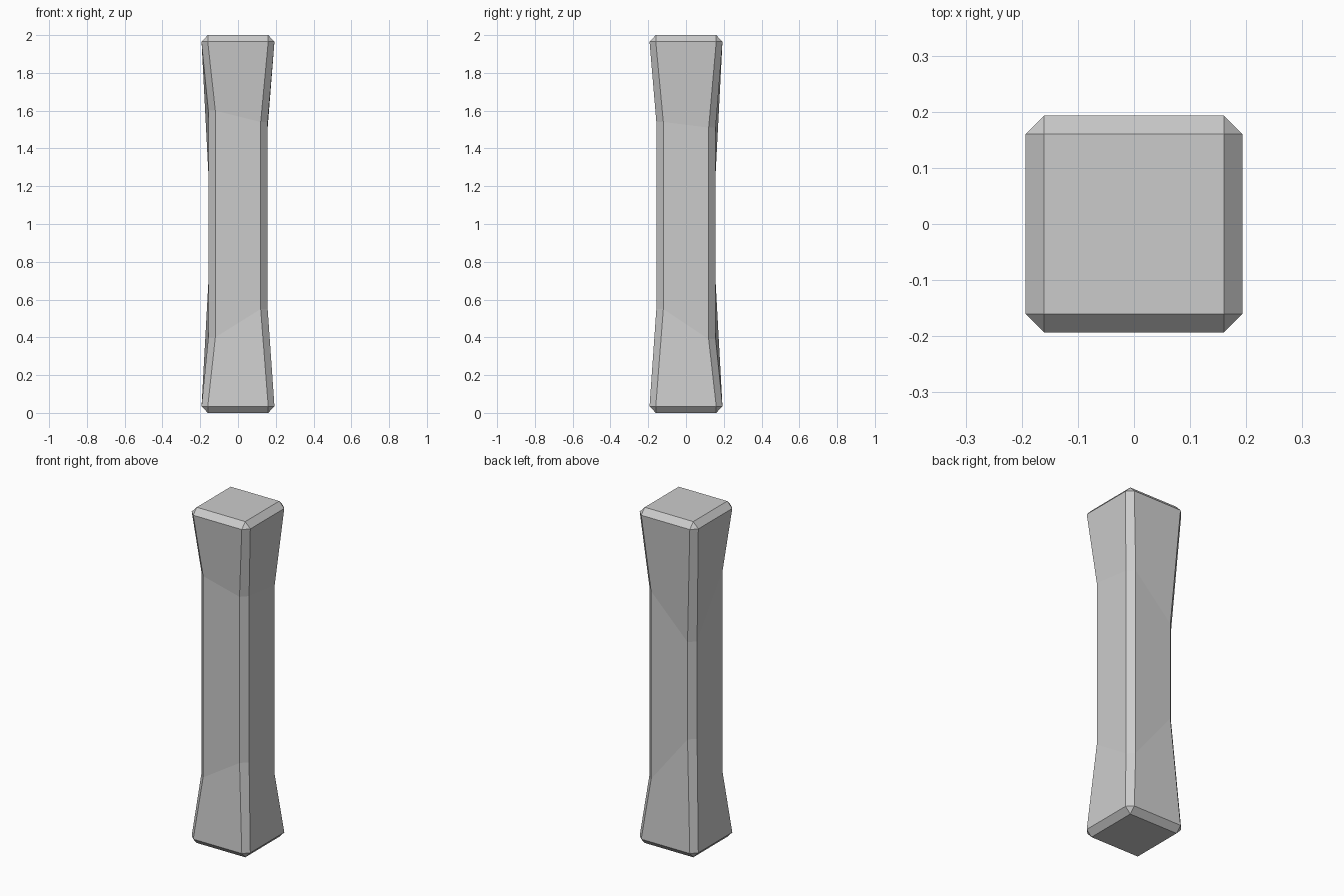
import bpy, bmesh

if "Cube" in bpy.data.objects:
    bpy.data.objects.remove(bpy.data.objects["Cube"])

CAP, RIM = 0.16, 0.193          # half widths of end cap and flared rim
WAIST, WAIST_IN = 0.157, 0.12   # waist half width and inner chamfer line
BEV = 0.035                     # height of the end bevels

# Corners in counter-clockwise order: x sign, y sign, lower and upper kink height
corners = [(-1, -1, 0.40, 1.60), (1, -1, 0.55, 1.54),
           (1, 1, 0.39, 1.51), (-1, 1, 0.69, 1.27)]

bm = bmesh.new()
cap_low, cap_high, cols = [], [], []
for sx, sy, lo, hi in corners:
    cap_low.append(bm.verts.new((sx * CAP, sy * CAP, 0)))
    cap_high.append(bm.verts.new((sx * CAP, sy * CAP, 2)))
    # Two edge lines per corner, one on each neighbouring side
    on_x, on_y = [], []
    for z, out, inn in ((BEV, RIM, CAP), (lo, WAIST, WAIST_IN),
                        (hi, WAIST, WAIST_IN), (2 - BEV, RIM, CAP)):
        on_x.append(bm.verts.new((sx * out, sy * inn, z)))
        on_y.append(bm.verts.new((sx * inn, sy * out, z)))
    cols.append((on_x, on_y) if sx == sy else (on_y, on_x))

# End caps
bm.faces.new(cap_low[::-1])
bm.faces.new(cap_high)

for i in range(4):
    j = (i + 1) % 4
    first, last = cols[i]
    nxt = cols[j][0]
    for k in range(3):
        # Corner chamfer and broad side
        bm.faces.new((first[k], last[k], last[k + 1], first[k + 1]))
        bm.faces.new((last[k], nxt[k], nxt[k + 1], last[k + 1]))
    # End bevels and corner triangles
    bm.faces.new((cap_low[i], cap_low[j], nxt[0], last[0]))
    bm.faces.new((last[3], nxt[3], cap_high[j], cap_high[i]))
    bm.faces.new((cap_low[i], last[0], first[0]))
    bm.faces.new((first[3], last[3], cap_high[i]))

bmesh.ops.recalc_face_normals(bm, faces=bm.faces)
mesh = bpy.data.meshes.new("pillar")
bm.to_mesh(mesh)
bm.free()
bpy.context.collection.objects.link(bpy.data.objects.new("pillar", mesh))
